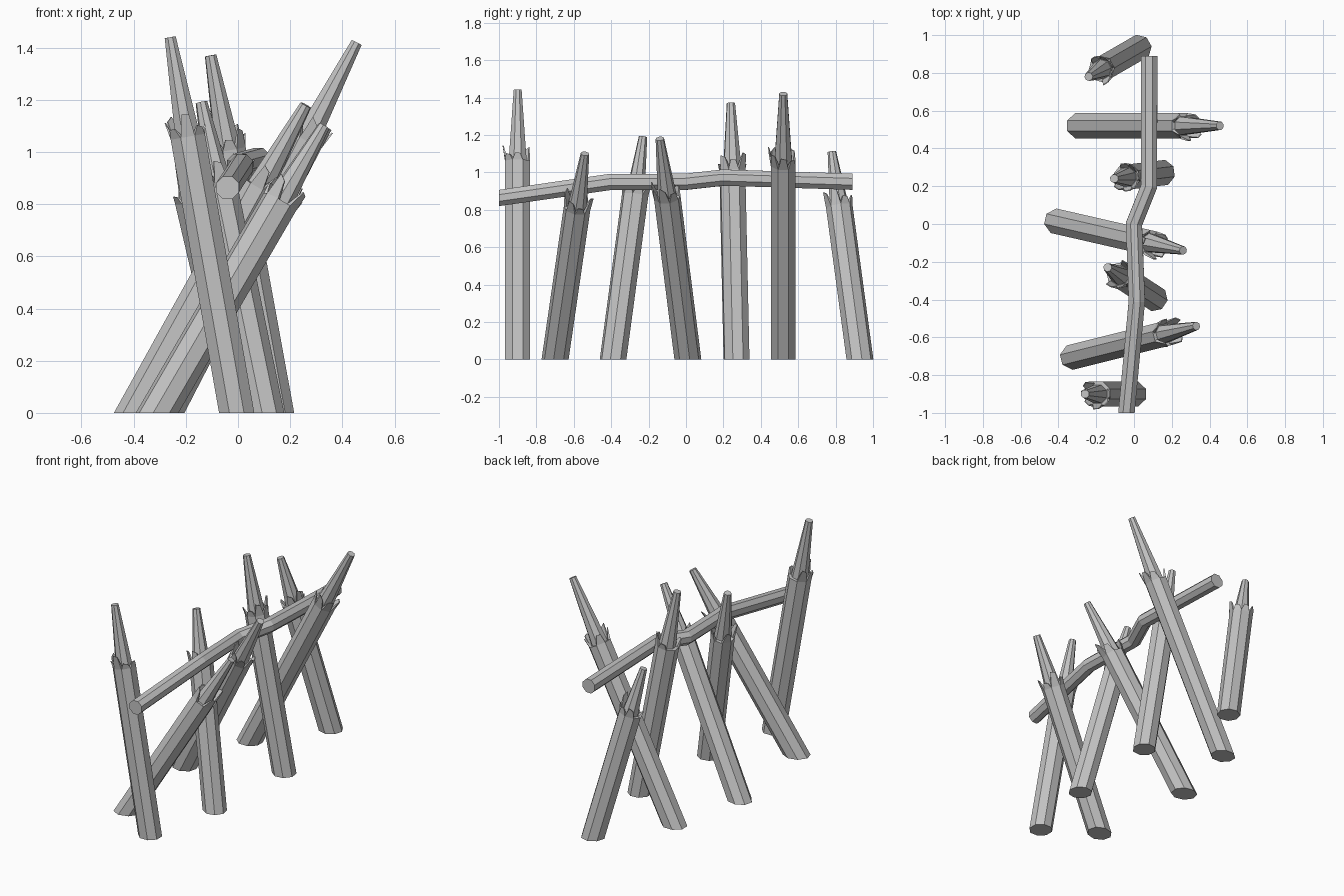
import bpy, bmesh, math, random
from mathutils import Vector

random.seed(4)
cube = bpy.data.objects.get("Cube")
if cube:
    bpy.data.objects.remove(cube, do_unlink=True)

SIDES = 8
STAKE_R, SPIKE_R, TIP_R, BEAM_R = 0.072, 0.052, 0.023, 0.047
SHOULDER = 0.735        # share of the length where the spike begins

wood = bpy.data.materials.new("grey wood")
wood.use_nodes = True
wood.diffuse_color = (0.55, 0.55, 0.55, 1)
wood.node_tree.nodes["Principled BSDF"].inputs["Base Color"].default_value = (0.55, 0.55, 0.55, 1)


def ring(bm, centre, axis, radius):
    """Octagon of vertices square to an axis, one flat facing up."""
    turn = axis.to_track_quat('Z', 'Y')
    angles = [(k + 0.5) * math.tau / SIDES for k in range(SIDES)]
    return [bm.verts.new(centre + turn @ Vector((math.cos(a), math.sin(a), 0)) * radius)
            for a in angles]


def loft(bm, rings):
    """Skin a row of rings and cap both ends."""
    for a, b in zip(rings, rings[1:]):
        for k in range(SIDES):
            n = (k + 1) % SIDES
            bm.faces.new((a[k], a[n], b[n], b[k]))
    bm.faces.new(rings[0][::-1])
    bm.faces.new(rings[-1])


def splinter(bm, p, q, centre, axis, height):
    """Torn strip of bark standing on one rim edge and leaning outwards."""
    out = ((p + q) / 2 - centre).normalized()
    lift = axis * height + out * (0.004 + 0.12 * height)
    lean = random.uniform(0.15, 0.4)
    top_p = p.lerp(q, lean) + lift
    top_q = q.lerp(p, 0.5 - lean) + lift * random.uniform(0.75, 1.0)
    outer = [bm.verts.new(v) for v in (p, q, top_q, top_p)]
    inner = [bm.verts.new(v - out * t) for v, t in
             ((p, 0.016), (q, 0.016), (top_q, 0.005), (top_p, 0.005))]
    bm.faces.new(outer)
    bm.faces.new(inner[::-1])
    for k in range(4):
        n = (k + 1) % 4
        bm.faces.new((outer[n], outer[k], inner[k], inner[n]))


def finish(bm, name):
    bmesh.ops.recalc_face_normals(bm, faces=bm.faces)
    mesh = bpy.data.meshes.new(name)
    bm.to_mesh(mesh)
    bm.free()
    mesh.materials.append(wood)
    bpy.context.collection.objects.link(bpy.data.objects.new(name, mesh))


def stake(name, base, tip):
    base, tip = Vector((*base, 0)), Vector(tip)
    axis = (tip - base).normalized()
    neck = base.lerp(tip, SHOULDER)
    bm = bmesh.new()
    foot = ring(bm, base, axis, STAKE_R)
    for v in foot:      # slide the foot along the log so it sits flat on the ground
        v.co -= axis * (v.co.z / axis.z)
    rim = ring(bm, neck, axis, STAKE_R)
    corners = [v.co.copy() for v in rim]
    loft(bm, [foot, rim, ring(bm, neck, axis, SPIKE_R), ring(bm, tip, axis, TIP_R)])
    skipped = random.sample(range(SIDES), 2)
    for k in range(SIDES):
        if k not in skipped:
            splinter(bm, corners[k], corners[(k + 1) % SIDES], neck, axis,
                     random.uniform(0.03, 0.1))
    finish(bm, name)


# Crossed sharpened stakes, front to back: foot (x, y) and tip (x, y, z)
stakes = [
    ((-0.005, -0.90), (-0.26, -0.90, 1.44)),
    ((-0.31, -0.70), (0.33, -0.54, 1.10)),
    ((0.105, -0.39), (-0.14, -0.23, 1.19)),
    ((-0.395, 0.01), (0.26, -0.14, 1.18)),
    ((0.145, 0.27), (-0.105, 0.24, 1.37)),
    ((-0.28, 0.52), (0.455, 0.52, 1.42)),
    ((0.02, 0.93), (-0.24, 0.78, 1.11)),
]
for i, (base, tip) in enumerate(stakes):
    stake(f"stake_{i + 1}", base, tip)

# Crooked cross beam resting in the forks
path = [Vector(p) for p in ((-0.04, -1, 0.863), (0.015, -0.41, 0.948), (0, 0, 0.95),
                            (0.08, 0.2, 0.972), (0.08, 0.89, 0.95))]
bm = bmesh.new()
rings = []
for i, p in enumerate(path):
    ends = 0 < i < len(path) - 1
    before = (p - path[i - 1]).normalized() if i else Vector()
    after = (path[i + 1] - p).normalized() if i < len(path) - 1 else Vector()
    axis = (before + after).normalized() if ends else Vector((0, 1, 0))
    turned = ring(bm, p, axis, BEAM_R)
    rings.append(turned)
loft(bm, rings)
finish(bm, "cross_beam")
